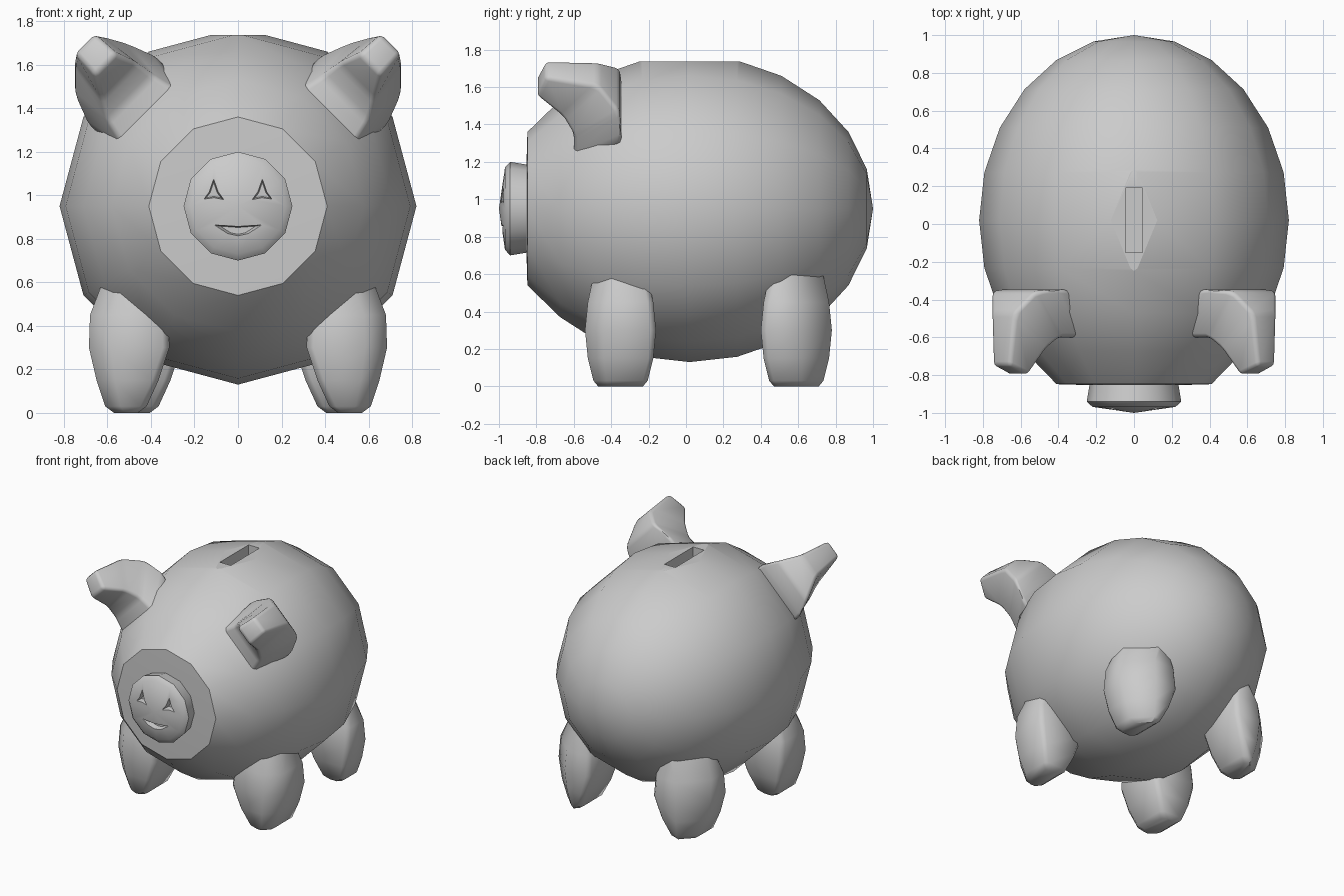
import bpy, bmesh, math

if "Cube" in bpy.data.objects:
    bpy.data.objects.remove(bpy.data.objects["Cube"])

MID = 0.95  # height of the body axis


def loft(name, rings, bevel=0, smooth=40):
    """Skin a list of equal-length point rings and cap both ends."""
    bm = bmesh.new()
    vs = [[bm.verts.new(p) for p in r] for r in rings]
    n = len(rings[0])
    for a, b in zip(vs, vs[1:]):
        for i in range(n):
            j = (i + 1) % n
            bm.faces.new((a[i], a[j], b[j], b[i]))
    bm.faces.new(vs[0])
    bm.faces.new(vs[-1])
    bmesh.ops.remove_doubles(bm, verts=bm.verts, dist=0.0005)
    bmesh.ops.dissolve_degenerate(bm, edges=bm.edges, dist=0.0005)
    bmesh.ops.recalc_face_normals(bm, faces=bm.faces)
    if bevel:
        bmesh.ops.bevel(bm, geom=list(bm.edges), offset=bevel, segments=2,
                        profile=0.5, affect='EDGES', clamp_overlap=True)
    me = bpy.data.meshes.new(name)
    bm.to_mesh(me)
    bm.free()
    ob = bpy.data.objects.new(name, me)
    bpy.context.collection.objects.link(ob)
    shade(ob, smooth)
    return ob


def shade(ob, angle):
    bpy.ops.object.select_all(action='DESELECT')
    ob.select_set(True)
    bpy.context.view_layer.objects.active = ob
    bpy.ops.object.shade_smooth_by_angle(angle=math.radians(angle))


def circle(r, y, n=12):
    return [(r * math.sin(2 * math.pi * i / n), y,
             MID + r * math.cos(2 * math.pi * i / n)) for i in range(n)]


def cut(ob, cutter):
    cutter.hide_render = True
    mod = ob.modifiers.new("cut", 'BOOLEAN')
    mod.operation, mod.solver, mod.object = 'DIFFERENCE', 'EXACT', cutter
    bpy.context.view_layer.objects.active = ob
    bpy.ops.object.modifier_apply(modifier=mod.name)
    bpy.data.objects.remove(cutter)


def box_ring(x0, x1, y0, y1, z, c=(0, 0, 0, 0)):
    """Rectangle with one chamfer per corner: x0y0, x1y0, x1y1, x0y1."""
    a, b, d, e = c
    pts = [(x0 + a, y0, z), (x1 - b, y0, z), (x1, y0 + b, z), (x1, y1 - d, z),
           (x1 - d, y1, z), (x0 + e, y1, z), (x0, y1 - e, z), (x0, y0 + a, z)]
    return pts if any(c) else [pts[0], pts[1], pts[4], pts[5]]


# Body: 12-sided egg along y with a flat front
rings = [circle(0, -0.86), circle(0.41, -0.848)]
for deg in range(-45, 91, 15):
    t = math.radians(deg)
    rings.append(circle(0.82 * math.cos(t), 0.02 + 0.98 * math.sin(t)))
body = loft("body", rings)

# Flattened top and coin slot
cut(body, loft("top_cutter", [box_ring(-0.5, 0.5, -0.5, 0.5, z) for z in (1.737, 2)]))
cut(body, loft("slot_cutter", [box_ring(-0.045, 0.045, -0.15, 0.19, z) for z in (1.6, 2)]))
shade(body, 55)

# Snout
snout = loft("snout", [circle(r, y) for r, y in
                       [(0, -0.80), (0.235, -0.85), (0.25, -0.94), (0.22, -0.968), (0, -1.0)]])


def pit(outline):
    """Tapered cutter pressed into the snout."""
    cx = sum(p[0] for p in outline) / len(outline)
    cz = sum(p[1] for p in outline) / len(outline)
    return loft("pit_cutter", [[(cx + (x - cx) * s, y, cz + (z - cz) * s)
                                for x, z in outline] for y, s in ((-1.03, 1.25), (-0.94, 0.7))])


# Nostrils and smile
for s in (-1, 1):
    cut(snout, pit([(s * x, z) for x, z in
                    [(0.065, 0.98), (0.11, 0.988), (0.16, 0.98), (0.134, 1.015),
                     (0.112, 1.08), (0.09, 1.015)]]))
cut(snout, pit([(-0.115, 0.865), (-0.05, 0.823), (0, 0.812), (0.05, 0.823),
                (0.115, 0.865), (0, 0.857)]))
shade(snout, 40)

# Legs: (height, inner x, outer x, half depth, outer corner chamfer)
LEG = [(0.0, 0.46, 0.57, 0.12, 0.5), (0.03, 0.42, 0.61, 0.145, 0.7),
       (0.15, 0.365, 0.65, 0.175, 0.85), (0.30, 0.315, 0.685, 0.19, 1),
       (0.45, 0.32, 0.68, 0.175, 1), (0.66, 0.36, 0.60, 0.13, 1)]
for kind, yc, shift, front_c, back_c in (("front", -0.35, 0, 0.10, 0.03),
                                         ("rear", 0.59, -0.055, 0.03, 0.17)):
    for side, s in (("left", -1), ("right", 1)):
        loft(f"{kind}_leg_{side}",
             [[(s * (x + shift), y, z) for x, y, z in
               box_ring(a, b, yc - h, yc + h, z,
                        (0.03, max(0.025, front_c * k), max(0.025, back_c * k), 0.03))]
              for z, a, b, h, k in LEG], smooth=50)

# Ears: sections from base to tip, measured outward along a 45 degree axis
# (inner reach, inner y, half width, outer reach, outer y, half width, shift)
EAR = [(0.45, -0.58, 0.18, 0.64, -0.35, 0.21, 0), (0.56, -0.60, 0.18, 0.76, -0.345, 0.225, 0),
       (0.70, -0.60, 0.15, 0.90, -0.355, 0.17, 0), (0.79, -0.66, 0.12, 1.0, -0.47, 0.09, -0.02),
       (0.89, -0.80, 0.07, 1.025, -0.75, 0.065, -0.03)]
D = math.sqrt(0.5)
for side, s in (("left", -1), ("right", 1)):
    sections = []
    for a0, y0, w0, a1, y1, w1, k in EAR:
        quad = [(a0, k - w0, y0), (a0, k + w0, y0), (a1, k + w1, y1), (a1, k - w1, y1)]
        sections.append([(s * D * (a + b), y, MID + D * (a - b)) for a, b, y in quad])
    loft(f"ear_{side}", sections, bevel=0.022, smooth=60)
